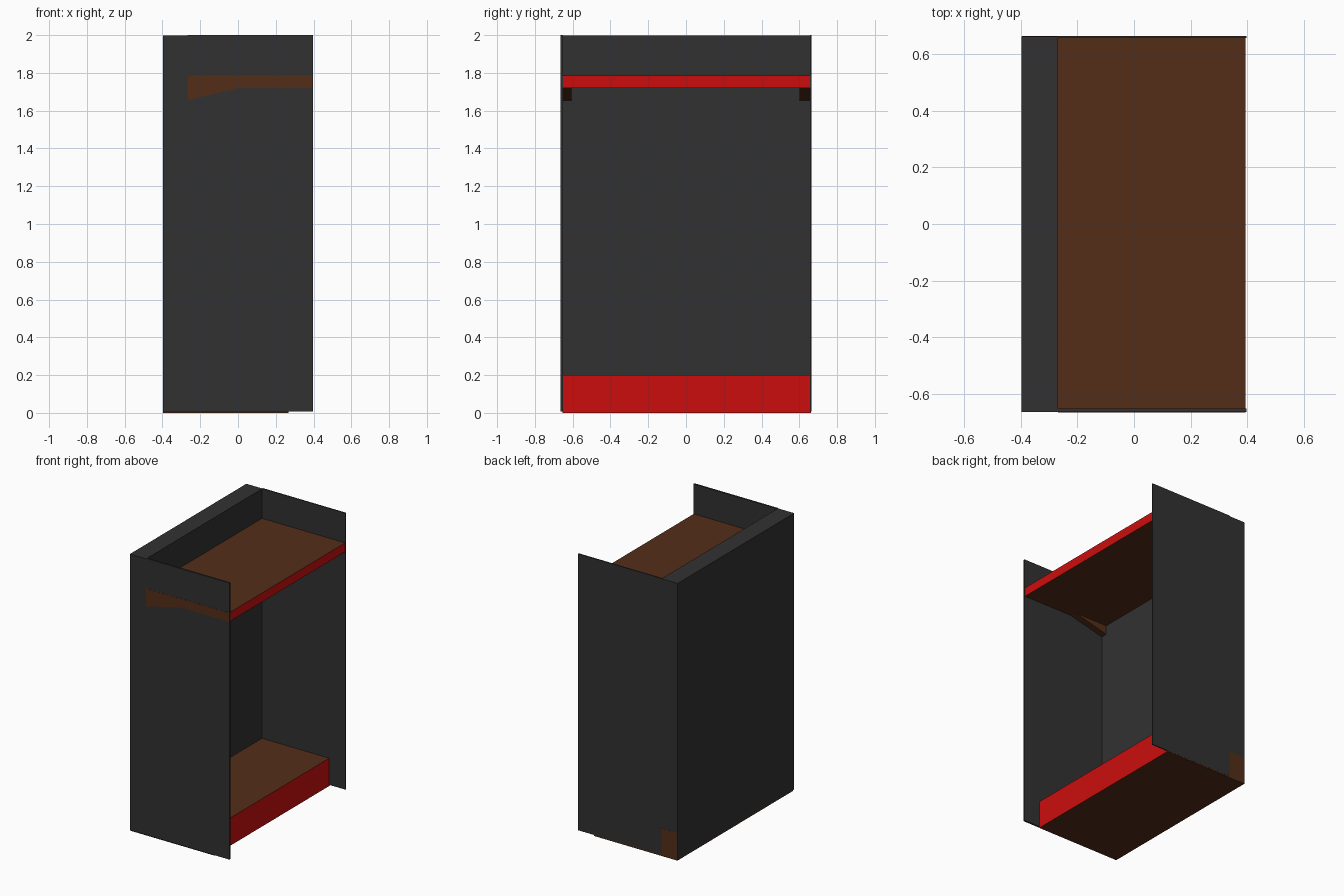
import bpy
import bmesh

if "Cube" in bpy.data.objects:
    bpy.data.objects.remove(bpy.data.objects["Cube"])


def material(name, rgb):
    m = bpy.data.materials.new(name)
    m.diffuse_color = (*rgb, 1)
    m.use_nodes = True
    m.node_tree.nodes["Principled BSDF"].inputs["Base Color"].default_value = m.diffuse_color
    return m


dark = material("dark_metal", (0.031, 0.031, 0.031))
brown = material("brown_board", (0.087, 0.027, 0.009))
red = material("red_edge", (0.6, 0.004, 0.004))


def prism(name, profile, y0, y1, mat, front=None):
    """Extrude an (x, z) profile from y0 to y1; faces pointing to +x may get their own material."""
    bm = bmesh.new()
    face = bm.faces.new([bm.verts.new((x, y0, z)) for x, z in profile])
    new = bmesh.ops.extrude_face_region(bm, geom=[face])["geom"]
    bmesh.ops.translate(bm, vec=(0, y1 - y0, 0),
                        verts=[g for g in new if isinstance(g, bmesh.types.BMVert)])
    bmesh.ops.recalc_face_normals(bm, faces=bm.faces)
    bm.normal_update()
    me = bpy.data.meshes.new(name)
    me.materials.append(mat)
    if front:
        me.materials.append(front)
        for f in bm.faces:
            f.material_index = int(f.normal.x > 0.9)
    bm.to_mesh(me)
    bm.free()
    ob = bpy.data.objects.new(name, me)
    bpy.context.collection.objects.link(ob)
    return ob


def box(name, x0, x1, y0, y1, z0, z1, mat, front=None):
    return prism(name, [(x0, z0), (x1, z0), (x1, z1), (x0, z1)], y0, y1, mat, front)


# Thick back and thin side panels
box("back_panel", -0.397, -0.268, -0.664, 0.662, 0.008, 1.997, dark)
box("side_panel_near", -0.268, 0.397, -0.664, -0.651, 0.008, 2.0, dark)
box("side_panel_far", -0.268, 0.397, 0.656, 0.664, 0.008, 2.0, dark)

# Base with red kick face; its far end shows beside the back panel
box("base", -0.396, 0.268, -0.655, 0.663, 0, 0.2, brown, red)

# Shelf whose near end shows through the side panel
box("shelf", -0.268, 0.394, -0.655, 0.657, 1.72, 1.785, brown, red)
box("shelf_end", -0.268, 0.394, -0.665, -0.655, 1.72, 1.785, brown)

# Wedge brackets under the shelf
for side, y0, y1 in (("near", -0.665, -0.605), ("far", 0.6, 0.657)):
    prism("bracket_" + side, [(-0.268, 1.655), (0.0, 1.72), (-0.268, 1.72)], y0, y1, brown)
